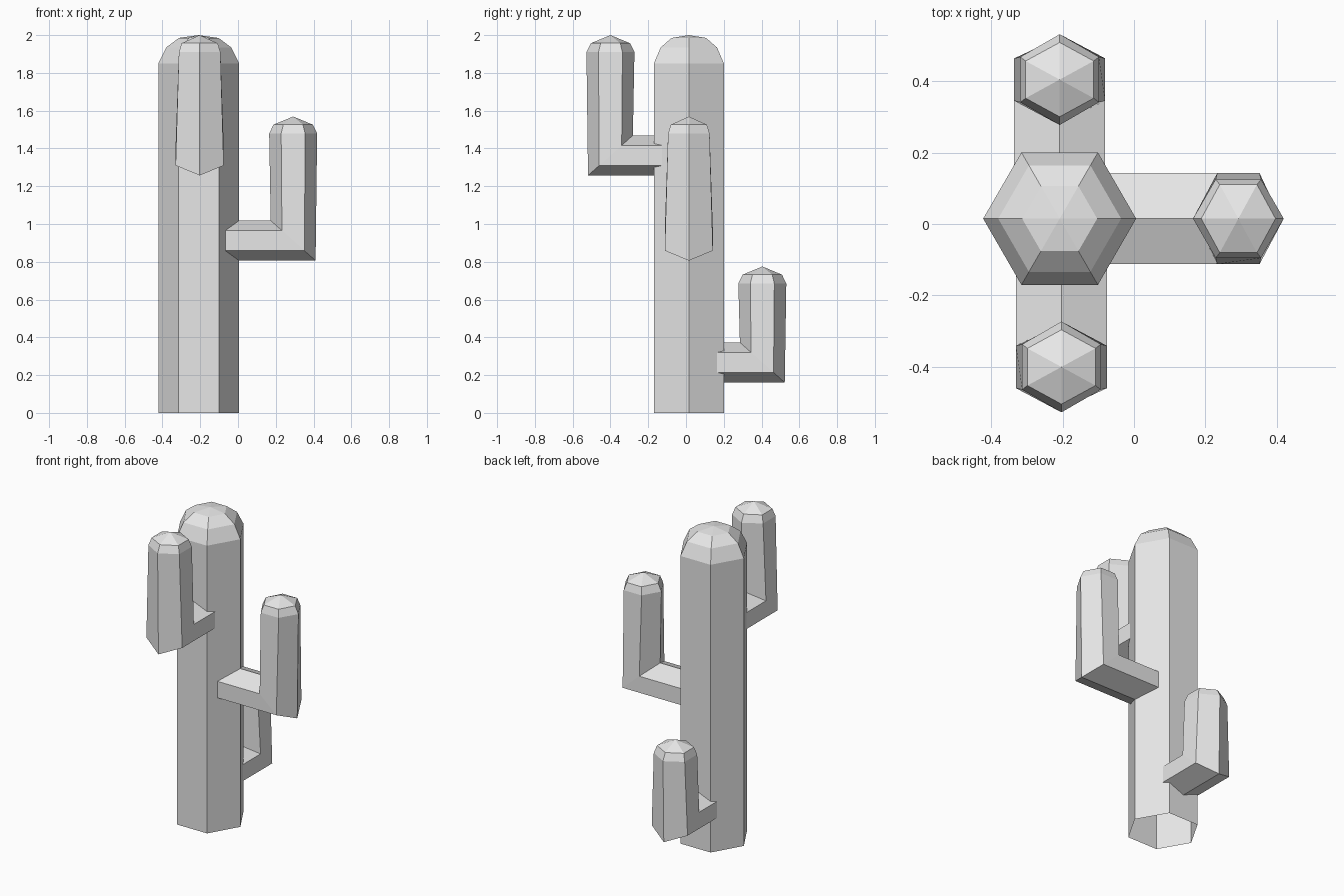
import bpy, bmesh
from math import cos, sin, pi, radians
from mathutils import Matrix

cube = bpy.data.objects.get("Cube")
if cube:
    bpy.data.objects.remove(cube, do_unlink=True)

# One plain grey for the whole plant
grey = bpy.data.materials.new("plain_grey")
grey.use_nodes = True
grey.diffuse_color = (0.8, 0.8, 0.8, 1)
grey.node_tree.nodes["Principled BSDF"].inputs["Base Color"].default_value = (0.8, 0.8, 0.8, 1)


def hexagon(rx, ry):
    return [(rx * cos(i * pi / 3), ry * sin(i * pi / 3)) for i in range(6)]


def flat_ring(r, z, ry=None):
    return [(x, y, z) for x, y in hexagon(r, ry or r)]


def loft(name, rings, tip, matrix):
    """Skin six-sided rings in order and close the end with a fan to the tip."""
    bm = bmesh.new()
    loops = [[bm.verts.new(p) for p in ring] for ring in rings]
    for a, b in zip(loops, loops[1:]):
        for i in range(6):
            j = (i + 1) % 6
            bm.faces.new((a[i], a[j], b[j], b[i]))
    top = bm.verts.new(tip)
    for i in range(6):
        bm.faces.new((loops[-1][i], loops[-1][(i + 1) % 6], top))
    bmesh.ops.recalc_face_normals(bm, faces=bm.faces)
    mesh = bpy.data.meshes.new(name)
    bm.to_mesh(mesh)
    bm.free()
    mesh.materials.append(grey)
    obj = bpy.data.objects.new(name, mesh)
    obj.matrix_world = matrix
    bpy.context.collection.objects.link(obj)


# Trunk: open at the base, domed on top
loft("trunk",
     [flat_ring(0.214, 0), flat_ring(0.214, 1.85),
      flat_ring(0.172, 1.935), flat_ring(0.105, 1.985)],
     (0, 0, 2), Matrix.Translation((-0.208, 0.015, 0)))


# Arms: a bar out of the trunk, a mitred elbow, then a domed upright
def arm(name, x, y, z, angle, reach, height):
    bar = hexagon(0.106, 0.147)
    rings = [
        [(-reach, v, -s) for s, v in bar],
        [(s * 1.12, v, -s) for s, v in bar],
        flat_ring(0.127, height - 0.09, 0.127),
        flat_ring(0.104, height - 0.043, 0.11),
    ]
    place = Matrix.Translation((x, y, z)) @ Matrix.Rotation(radians(angle), 4, "Z")
    loft(name, rings, (0, 0, height), place)


arm("left_arm", 0.292, 0.015, 0.912, 0, 0.42, 0.657)
arm("front_arm", -0.203, -0.4, 1.363, -90, 0.32, 0.637)
arm("back_arm", -0.208, 0.404, 0.267, 90, 0.32, 0.508)
